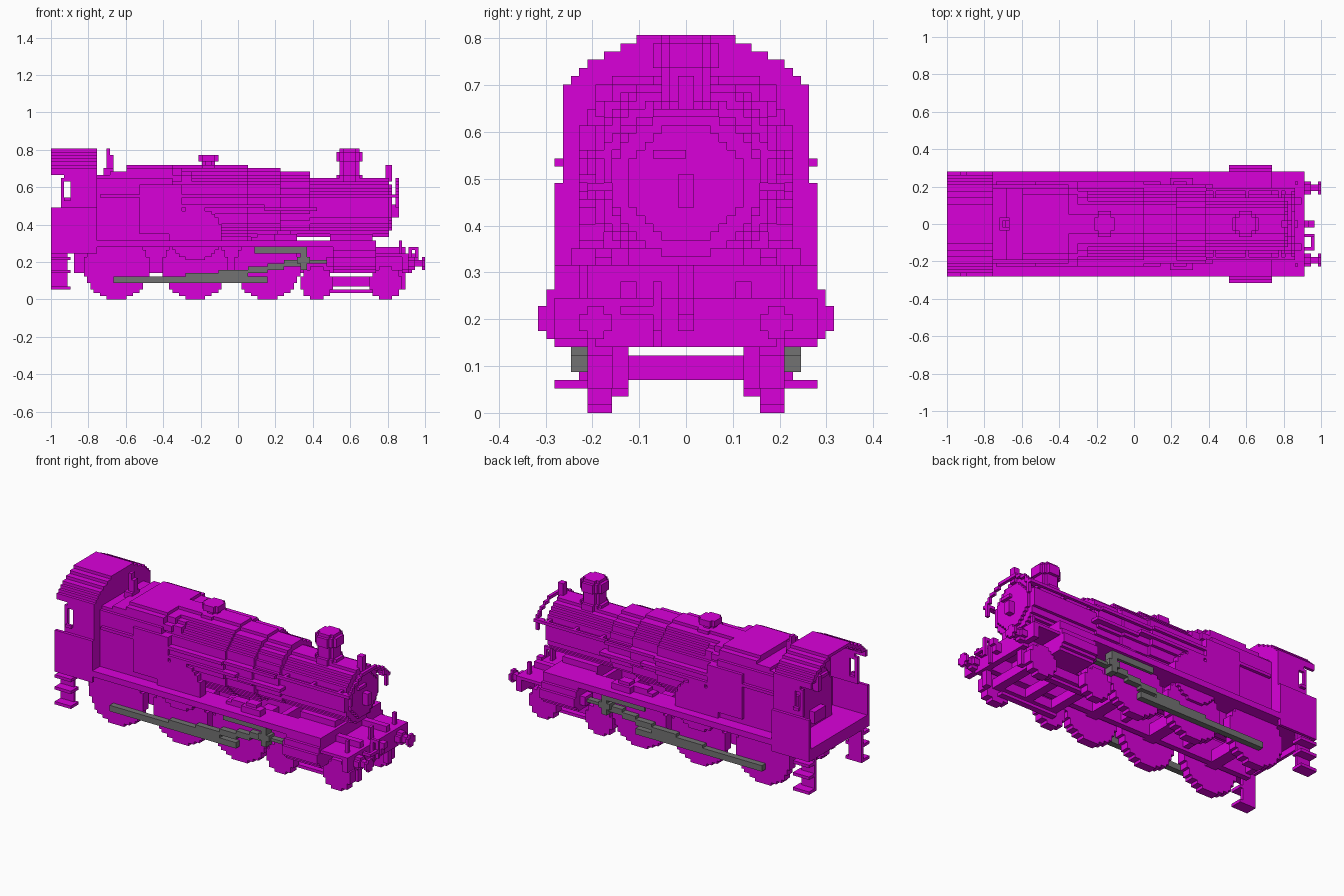
import bpy, bmesh, math

if "Cube" in bpy.data.objects:
    bpy.data.objects.remove(bpy.data.objects["Cube"], do_unlink=True)

V = 1 / 57  # size of one block; all numbers below count blocks


def material(name, rgb):
    m = bpy.data.materials.new(name)
    m.use_nodes = True
    m.diffuse_color = (*rgb, 1)
    m.node_tree.nodes["Principled BSDF"].inputs["Base Color"].default_value = (*rgb, 1)
    return m


MAGENTA = material("magenta", (0.7, 0.0, 0.7))
GREY = material("rod grey", (0.17, 0.17, 0.17))


def part(name, boxes, mirror=False, mat=MAGENTA):
    """One object from blocks (x0, x1, y0, y1, z0, z1); mirror copies across y = 0."""
    bm = bmesh.new()
    for x0, x1, y0, y1, z0, z1 in boxes:
        verts = bmesh.ops.create_cube(bm, size=1)["verts"]
        for v in verts:
            v.co = ((x1 if v.co.x > 0 else x0) * V, (y1 if v.co.y > 0 else y0) * V,
                    (z1 if v.co.z > 0 else z0) * V)
    mesh = bpy.data.meshes.new(name)
    bm.to_mesh(mesh)
    bm.free()
    mesh.materials.append(mat)
    ob = bpy.data.objects.new(name, mesh)
    bpy.context.collection.objects.link(ob)
    if mirror:
        mod = ob.modifiers.new("Mirror", "MIRROR")
        mod.use_axis = (False, True, False)
        mod.use_mirror_merge = False
    return ob


def disc(axis, a, b, r, lo, hi):
    """Stepped disc centred on (a, b) in the plane across axis, from lo to hi along it."""
    boxes = []
    for j in range(-r, r):
        h = round(math.sqrt(r * r - (j + 0.5) ** 2))
        if axis == "x":
            boxes.append((lo, hi, a - h, a + h, b + j, b + j + 1))
        elif axis == "y":
            boxes.append((a - h, a + h, lo, hi, b + j, b + j + 1))
        else:
            boxes.append((a - h, a + h, b + j, b + j + 1, lo, hi))
    return boxes


# Footplate, front platform and frames
part("footplate", [(-57, 42, 8, 16, 16, 18)], True)
part("cab_floor", [(-57, -43, -8, 8, 16, 18)])
part("front_deck", [(28, 42, -8, 8, 16, 18)])
part("front_platform", [(41, 52, -16, 16, 13, 14), (41, 42, -16, 16, 13, 18)])
part("frames", [(-50, 51, 6, 8, 8, 16)], True)
part("frame_stretchers", [(x, x + 2, -7, 7, 9, 15) for x in (-50, -26, -2, 18, 28, 40)])
part("front_beam", [(50, 52, -16, 16, 9, 14), (50, 52, -11, 11, 8, 9)])
part("rear_beam", [(-57, -56, -16, 16, 14, 16)])
part("guard_irons", [(49, 51, 7, 9, 3, 9)], True)

# Boiler in stepped sections, getting slimmer to the front
part("boiler", disc("x", 0, 29, 12, -20, 3) + disc("x", 0, 29, 11, 3, 13)
     + disc("x", 0, 29, 10, 13, 22))
part("smokebox", disc("x", 0, 28, 9, 22, 46))
part("smokebox_door", disc("x", 0, 28, 7, 46, 47))
part("smokebox_saddle", [(28, 41, -7, 7, 16, 20)])
part("door_handle", [(47, 49, -1, 1, 25, 29), (47, 48, -4, 0, 31, 32)])
part("firebox", [(-43, -20, -12, 12, 18, 37), (-43, -20, -11, 11, 37, 38),
                 (-39, -20, -11, 11, 38, 39), (-34, -20, -11, 11, 39, 40),
                 (-34, -20, -9, 9, 40, 41), (-30, -17, -13, 13, 20, 35),
                 (-20, -17, -11, 11, 36, 38), (-20, -17, -9, 9, 38, 40),
                 (-17, -14, -10, 10, 36, 38), (-17, -14, -8, 8, 38, 39)])

# Boiler fittings
part("splasher", disc("y", -13, 20, 8, 10, 13), True)
part("side_pipe", [(-17, 8, 11, 13, 28, 29), (8, 24, 9, 12, 27, 28)], True)
part("handrail", [(-42, 3, 12, 13, 31, 32), (3, 22, 11, 12, 31, 32),
                  (22, 48, 10, 11, 31, 32)] +
     [(x, x + 1, 8, 10, 31, 32) for x in (24, 34, 44)], True)
part("front_rail", [(48, 49, 9, 10, 28, 33), (48, 49, 8, 9, 32, 34), (48, 49, 6, 8, 34, 35),
                    (48, 49, 4, 6, 35, 36), (48, 49, 0, 4, 36, 37), (46, 49, 9, 11, 31, 32)], True)
part("lamp_bracket", [(45, 47, -1, 1, 36, 41)])
part("dome", disc("z", -9, 0, 4, 40, 41) + disc("z", -9, 0, 2, 41, 43)
     + disc("z", -9, 0, 3, 42, 44))
part("chimney", disc("z", 34, 0, 4, 36, 38) + disc("z", 34, 0, 2, 37, 42)
     + disc("z", 34, 0, 3, 38, 43) + disc("z", 34, 0, 4, 42, 45) + disc("z", 34, 0, 3, 45, 46))
part("whistle", [(-41, -38, -2, 2, 38, 40), (-40, -38, -1, 1, 40, 44),
                 (-40, -39, -1, 1, 44, 46)])
part("footplate_box", [(11, 18, 11, 14, 18, 20), (12, 16, 10, 13, 20, 21)], True)

# Cab, open at the back, under a stepped arched roof
ROOF = [14, 13, 12, 10, 8, 6]
shell = []
for i, h in enumerate(ROOF):
    inner = ROOF[i + 1] - 1 if i < 5 else 0
    shell.append((-57, -43, inner, h, 40 + i, 41 + i))
part("cab_roof", shell + [(-57, -43, 14, 15, 38, 40)], True)
part("cab_sides", [(-57, -43, 15, 16, 14, 28), (-51, -43, 14, 15, 28, 40),
                   (-53, -51, 14, 15, 28, 30), (-53, -51, 14, 15, 36, 38)], True)
part("cab_front", [(-44, -43, -15, 15, 18, 40)]
     + [(-44, -43, -h, h, 40 + i, 41 + i) for i, h in enumerate(ROOF)])
part("cab_handrail", [(-54, -53, 14, 15, 28, 37), (-53, -51, 15, 16, 30, 31)], True)
part("backhead", disc("x", 0, 28, 9, -48, -44) + [(-48, -44, -9, 9, 18, 28)])
part("backhead_fittings", [(-50, -48, -1, 1, 30, 35), (-49, -48, -6, 6, 33, 34),
                           (-50, -48, -3, 3, 20, 24)])
part("cab_steps", [(-57, -52, 12, 13, 3, 16)]
     + [(-57, -51, 12, 16, z, z + 1) for z in (3, 8, 12)], True)

# Wheels and axles
for i, x in enumerate((-37, -13, 9)):
    part(f"driving_wheel_{i + 1}", disc("y", x, 10, 10, 9, 12), True)
    part(f"driving_axle_{i + 1}", [(x - 2, x + 2, -9, 9, 8, 12)])
for i, x in enumerate((24, 45)):
    part(f"bogie_wheel_{i + 1}", disc("y", x, 5, 5, 9, 12), True)
    part(f"bogie_axle_{i + 1}", [(x - 1, x + 2, -9, 9, 4, 7)])
part("bogie_frame", [(24, 45, 7, 9, 4, 7), (24, 45, 7, 9, 2, 3), (33, 36, 0, 9, 4, 7)], True)
part("bogie_pivot", [(33, 36, -2, 2, 8, 16)])

# Cylinders
part("cylinder", [(29, 42, 8, 16, 8, 16), (29, 42, 8, 17, 9, 15), (29, 42, 8, 18, 10, 13),
                  (27, 29, 11, 15, 10, 13)], True)

# Rods
part("coupling_rod", [(-38, 9, 12, 14, 5, 7)], True, GREY)
part("connecting_rod", [(-16, -6, 12, 14, 6, 8), (-6, 3, 12, 14, 7, 9), (3, 9, 12, 14, 8, 10),
                        (9, 14, 12, 14, 9, 11), (14, 20, 12, 14, 10, 12)], True, GREY)
part("crosshead", [(19, 21, 12, 15, 9, 16), (18, 22, 12, 15, 11, 13),
                   (21, 28, 12, 14, 11, 12)], True, GREY)
part("slide_bar", [(5, 20, 14, 15, 14, 16)], True, GREY)

# Buffers, coupling and lamp irons
part("buffer", disc("x", 11, 11, 2, 52, 54) + [(54, 56, 10, 12, 10, 12)]
     + disc("x", 11, 11, 2, 56, 57), True)
part("coupling_hook", [(52, 54, -1, 1, 10, 13), (53, 55, -1, 1, 12, 14)])
part("brake_pipe", [(52, 53, -4, -3, 8, 16), (52, 55, -4, -3, 15, 16), (54, 55, -4, -3, 10, 16),
                    (54, 55, -8, -3, 12, 13), (52, 55, -8, -7, 12, 13)])
part("lamp_irons", [(49, 50, 12, 13, 14, 18), (49, 50, 0, 1, 14, 18)], True)
